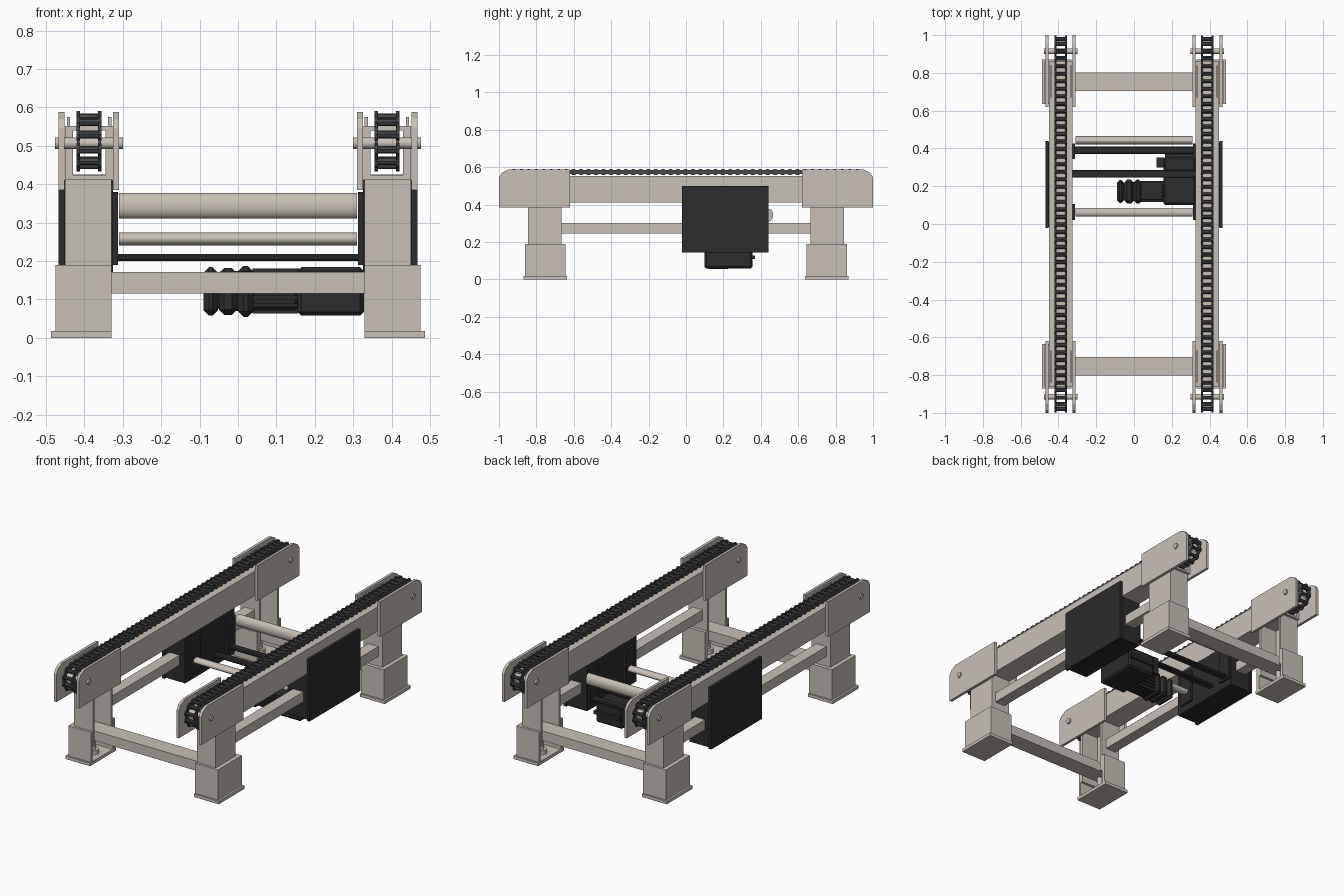
import bpy, bmesh, math
from mathutils import Matrix, Vector

cube = bpy.data.objects.get("Cube")
if cube:
    bpy.data.objects.remove(cube)


def material(name, rgb):
    m = bpy.data.materials.new(name)
    m.use_nodes = True
    m.diffuse_color = (*rgb, 1)
    m.node_tree.nodes["Principled BSDF"].inputs["Base Color"].default_value = (*rgb, 1)
    return m


BEIGE = material("beige paint", (0.58, 0.53, 0.47))
BLACK = material("black paint", (0.025, 0.025, 0.025))
STEEL = material("dark chain steel", (0.06, 0.063, 0.067))


def finish(bm, name, mat, smooth=False):
    bmesh.ops.recalc_face_normals(bm, faces=bm.faces)
    mesh = bpy.data.meshes.new(name)
    bm.to_mesh(mesh)
    bm.free()
    mesh.materials.append(mat)
    obj = bpy.data.objects.new(name, mesh)
    bpy.context.collection.objects.link(obj)
    if smooth:
        bpy.ops.object.select_all(action='DESELECT')
        obj.select_set(True)
        bpy.context.view_layer.objects.active = obj
        bpy.ops.object.shade_smooth_by_angle()
    return obj


def add_box(bm, x, y, z, flip=(1, 1)):
    """Box from (min, max) ranges; flip mirrors it across x and y."""
    size = [r[1] - r[0] for r in (x, y, z)]
    mid = Vector(((x[0] + x[1]) / 2 * flip[0], (y[0] + y[1]) / 2 * flip[1], (z[0] + z[1]) / 2))
    bmesh.ops.create_cube(bm, size=1, matrix=Matrix.Translation(mid) @ Matrix.Diagonal((*size, 1)))


def boxes(name, mat, parts, flip=(1, 1), bevel=0):
    bm = bmesh.new()
    for x, y, z in parts:
        add_box(bm, x, y, z, flip)
    obj = finish(bm, name, mat)
    if bevel:
        mod = obj.modifiers.new("bevel", 'BEVEL')
        mod.width, mod.segments = bevel, 1
    return obj


def add_rod(bm, center, radius, length, sides, axis='X', squash=1):
    turn = Matrix.Rotation(math.pi / 2, 4, 'Y') if axis == 'X' else Matrix()
    m = Matrix.Translation(center) @ Matrix.Diagonal((1, 1, squash, 1)) @ turn
    bmesh.ops.create_cone(bm, cap_ends=True, segments=sides, radius1=radius, radius2=radius,
                          depth=length, matrix=m)


def rod(name, mat, center, radius, length, axis='X', squash=1):
    bm = bmesh.new()
    add_rod(bm, center, radius, length, 24, axis, squash)
    return finish(bm, name, mat, True)


def head_plate(name, x0, x1, flip):
    """Side plate with a clipped upper outer corner."""
    outline = [(0.62, 0.385), (1, 0.385), (1, 0.545), (0.985, 0.57), (0.95, 0.588), (0.62, 0.588)]
    bm = bmesh.new()
    face = bm.faces.new([bm.verts.new((x0 * flip[0], y * flip[1], z)) for y, z in outline])
    out = bmesh.ops.extrude_face_region(bm, geom=[face])
    verts = [v for v in out["geom"] if isinstance(v, bmesh.types.BMVert)]
    bmesh.ops.translate(bm, verts=verts, vec=((x1 - x0) * flip[0], 0, 0))
    finish(bm, name, BEIGE)


CHAIN_X, AXLE_Y, AXLE_Z, TURN = 0.388, 0.92, 0.512, 0.062


def chain_point(s):
    """Point at distance s along the chain loop, as (y, z)."""
    run, arc = 2 * AXLE_Y, math.pi * TURN
    s %= 2 * (run + arc)
    side = 1
    if s >= run + arc:
        s, side = s - run - arc, -1
    if s < run:
        y, z = s - AXLE_Y, TURN
    else:
        a = (s - run) / TURN
        y, z = AXLE_Y + TURN * math.sin(a), TURN * math.cos(a)
    return y * side, AXLE_Z + z * side


def chain(name, x):
    total = 2 * (2 * AXLE_Y + math.pi * TURN)
    count = 102
    nodes = [chain_point(total * i / count) for i in range(count)]
    bm = bmesh.new()
    for i, (y, z) in enumerate(nodes):
        ny, nz = nodes[(i + 1) % count]
        add_rod(bm, (x, y, z), 0.01, 0.064, 8)
        angle = math.atan2(nz - z, ny - y)
        for off in (-0.028, 0.028):
            add_rod(bm, (x + off, y, z), 0.0175, 0.009, 10)
            m = Matrix.Translation((x + off, (y + ny) / 2, (z + nz) / 2)) @ Matrix.Rotation(angle, 4, 'X')
            bmesh.ops.create_cube(bm, size=1, matrix=m @ Matrix.Diagonal((0.007, 0.04, 0.022, 1)))
    finish(bm, name, STEEL, True)


for sx, side in ((1, "left"), (-1, "right")):
    f = (sx, 1)
    long = (-0.86, 0.86)
    # Hollow rail carrying the chain
    boxes(side + "_rail", BEIGE, [
        ((0.325, 0.345), long, (0.412, 0.552)), ((0.43, 0.45), long, (0.412, 0.552)),
        ((0.345, 0.43), long, (0.412, 0.424)), ((0.345, 0.43), long, (0.54, 0.552))], f)
    chain(side + "_chain", CHAIN_X * sx)
    # Lower tie between front and back legs
    boxes(side + "_tie", BEIGE, [((0.36, 0.425), (-0.67, 0.67), (0.245, 0.302))], f)
    # Drive housing
    boxes(side + "_drive_cover", BLACK, [((0.452, 0.468), (-0.022, 0.44), (0.145, 0.5))], f)
    boxes(side + "_drive_box", BLACK, [((0.325, 0.453), (-0.015, 0.433), (0.15, 0.411))], f)
    boxes(side + "_bearing_plates", BLACK, [
        ((0.312, 0.326), (0.02, 0.105), (0.19, 0.38)),
        ((0.312, 0.326), (0.345, 0.425), (0.19, 0.38))], f)

    for sy, end in ((-1, "front"), (1, "back")):
        f = (sx, sy)
        name = end + "_" + side
        # Leg and foot: channels open to the inside
        boxes(name + "_leg", BEIGE, [
            ((0.436, 0.45), (0.665, 0.845), (0.1, 0.425)),
            ((0.33, 0.437), (0.665, 0.68), (0.1, 0.425)),
            ((0.33, 0.437), (0.83, 0.845), (0.1, 0.425))], f)
        boxes(name + "_foot", BEIGE, [
            ((0.451, 0.475), (0.643, 0.86), (0.018, 0.19)),
            ((0.33, 0.452), (0.643, 0.664), (0.018, 0.19)),
            ((0.33, 0.452), (0.846, 0.86), (0.018, 0.19))], f)
        boxes(name + "_base_plate", BEIGE, [((0.33, 0.487), (0.635, 0.87), (0, 0.018))], f)
        rod(name + "_levelling_bolt", BEIGE, (0.39 * sx, 0.755 * sy, 0.06), 0.014, 0.1, 'Z')
        rod(name + "_levelling_nut", BEIGE, (0.39 * sx, 0.755 * sy, 0.03), 0.03, 0.024, 'Z')
        # Chain end head
        head_plate(name + "_outer_head_plate", 0.452, 0.468, f)
        head_plate(name + "_inner_head_plate", 0.31, 0.325, f)
        boxes(name + "_head_guides", BEIGE, [
            ((0.437, 0.445), (0.67, 0.84), (0.55, 0.575)),
            ((0.33, 0.338), (0.67, 0.84), (0.55, 0.575))], f)
        rod(name + "_axle", BEIGE, (CHAIN_X * sx, 0.915 * sy, 0.507), 0.015, 0.176)

# Cross ties between the legs
for sy, end in ((-1, "front"), (1, "back")):
    boxes(end + "_cross_tie", BEIGE, [((-0.437, 0.437), (0.703, 0.803), (0.116, 0.172))], (1, sy))

# Shafts between the drive housings
rod("large_cross_tube", BEIGE, (0, 0.4425, 0.344), 0.0225, 0.62, squash=1.5)
rod("small_cross_tube", BEIGE, (0, 0.0625, 0.258), 0.0235, 0.62, squash=0.72)
for y, name in ((0.265, "middle_drive_shaft"), (0.39, "back_drive_shaft")):
    boxes(name, BLACK, [((-0.33, 0.33), (y - 0.02, y + 0.02), (0.2, 0.218))], bevel=0.005)

# Motor and gearbox
boxes("motor_rear", BLACK, [((-0.09, -0.052), (0.112, 0.232), (0.058, 0.184)),
                            ((-0.05, -0.002), (0.108, 0.235), (0.06, 0.182)),
                            ((0, 0.04), (0.108, 0.235), (0.055, 0.187))], bevel=0.014)
boxes("motor_body", BLACK, [((-0.055, 0.158), (0.122, 0.222), (0.07, 0.174))], bevel=0.01)
fins = [((0.038, 0.156), (0.116, 0.228), (z, z + 0.01)) for z in (0.08, 0.1, 0.12, 0.14, 0.16)]
fins += [((0.038, 0.156), (y, y + 0.01), (0.063, 0.181)) for y in (0.13, 0.15, 0.17, 0.19, 0.21)]
boxes("motor_fins", BLACK, fins)
boxes("gearbox", BLACK, [((0.155, 0.328), (0.1, 0.355), (0.058, 0.184))], bevel=0.01)
boxes("gearbox_flange", BLACK, [((0.12, 0.16), (0.3, 0.352), (0.08, 0.18)),
                                ((0.165, 0.328), (0.35, 0.37), (0.11, 0.128))])
